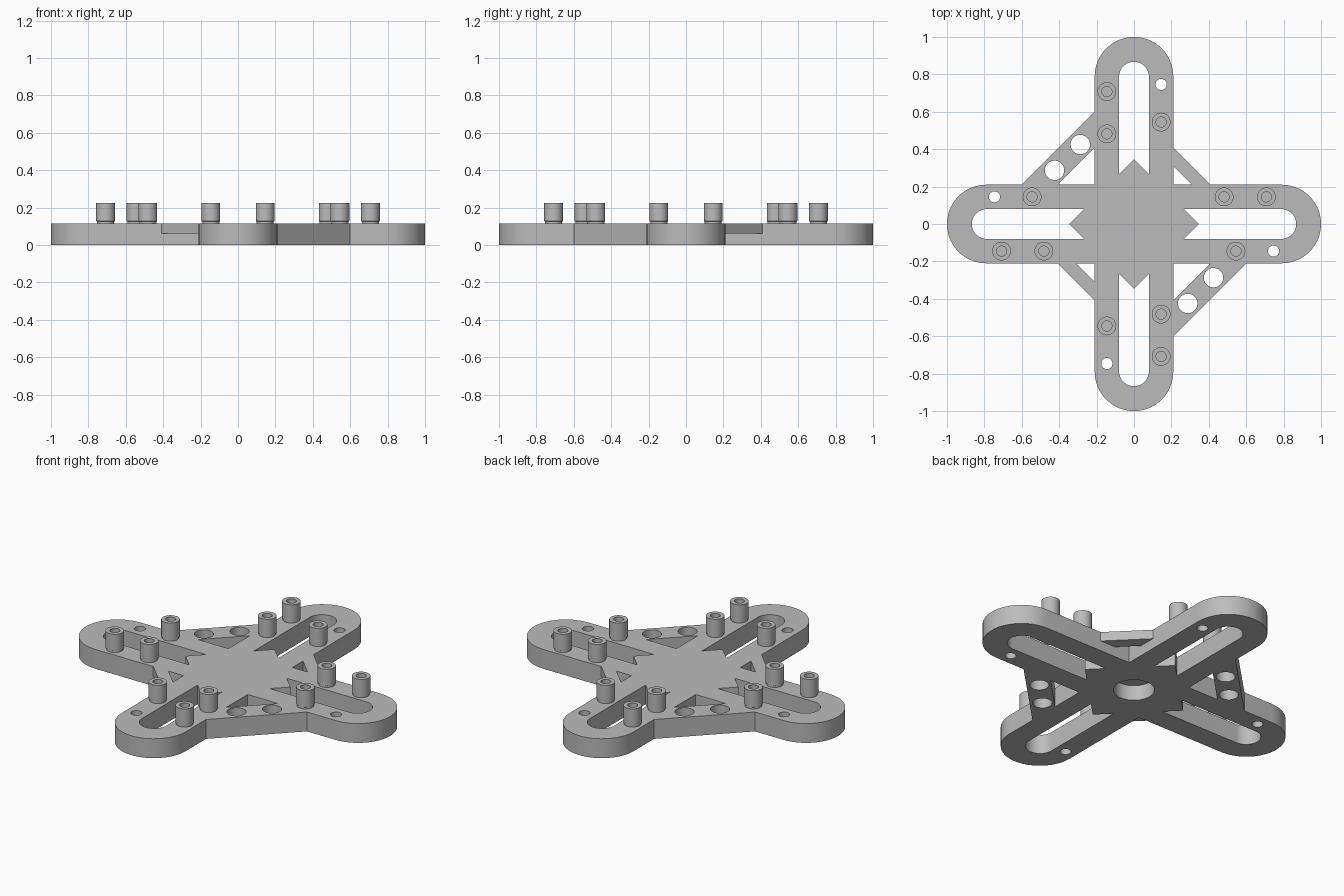
import bpy, bmesh, math
from mathutils import Matrix, Vector

if "Cube" in bpy.data.objects:
    bpy.data.objects.remove(bpy.data.objects["Cube"])

TOP, ARM, END, SLOT, BOSS_TOP = 0.115, 0.21, 0.79, 0.08, 0.225

grey = bpy.data.materials.new("plain grey")
grey.use_nodes = True
grey.diffuse_color = (0.5, 0.5, 0.5, 1)
grey.node_tree.nodes["Principled BSDF"].inputs["Base Color"].default_value = (0.5, 0.5, 0.5, 1)


def arc(cx, r, steps=28):
    """Half circle facing +x, counter-clockwise."""
    angles = [math.pi * (i / steps - 0.5) for i in range(steps + 1)]
    return [(cx + r * math.cos(a), r * math.sin(a)) for a in angles]


def circle(cx, cy, r, steps=32):
    angles = [2 * math.pi * i / steps for i in range(steps)]
    return [(cx + r * math.cos(a), cy + r * math.sin(a)) for a in angles]


def turn(points, quarters):
    rot = Matrix.Rotation(quarters * math.pi / 2, 2)
    return [tuple(rot @ Vector(p)) for p in points]


def prism(bm, points, z0, z1):
    """Extrude a counter-clockwise outline between two heights."""
    low = [bm.verts.new((x, y, z0)) for x, y in points]
    high = [bm.verts.new((x, y, z1)) for x, y in points]
    bm.faces.new(low[::-1])
    bm.faces.new(high)
    for i in range(len(points)):
        j = (i + 1) % len(points)
        bm.faces.new((low[i], low[j], high[j], high[i]))


def lathe(bm, profile, cx, cy, steps=32):
    """Revolve a profile that starts and ends with a capped ring."""
    rings = [[bm.verts.new((x, y, z)) for x, y in circle(cx, cy, r, steps)] for r, z in profile]
    for a, b in zip(rings, rings[1:]):
        for i in range(steps):
            j = (i + 1) % steps
            bm.faces.new((a[i], a[j], b[j], b[i]))
    bm.faces.new(rings[0][::-1])
    bm.faces.new(rings[-1])


def make(name, bm):
    bmesh.ops.recalc_face_normals(bm, faces=bm.faces[:])
    mesh = bpy.data.meshes.new(name)
    bm.to_mesh(mesh)
    bm.free()
    mesh.materials.append(grey)
    obj = bpy.data.objects.new(name, mesh)
    bpy.context.collection.objects.link(obj)
    return obj


def smooth(obj):
    bpy.ops.object.select_all(action='DESELECT')
    obj.select_set(True)
    bpy.context.view_layer.objects.active = obj
    bpy.ops.object.shade_smooth_by_angle(angle=math.radians(30))


# Cross-shaped plate with two wide corner braces
half = arc(END, ARM) + [(ARM, ARM)] + turn(arc(END, ARM), 1) + [(-ARM, 0.6), (-0.6, ARM)]
bm = bmesh.new()
prism(bm, half + turn(half, 2), 0, TOP)
plate = make("cross_plate", bm)

# Openings: pointed slots, screw holes, brace windows, brace holes, hub recess
bm = bmesh.new()
slot = arc(0.787, SLOT) + [(0.265, SLOT), (0.345, 0), (0.265, -SLOT)]
window = [(ARM, -ARM), (ARM, -0.41), (0.41, -ARM)]
for q in range(4):
    prism(bm, turn(slot, q), -0.1, 0.3)
    prism(bm, turn(circle(0.746, -0.145, 0.03), q), -0.1, 0.3)
for q in (0, 2):
    prism(bm, turn(window, q), -0.1, 0.3)
    for x, y in ((0.425, -0.287), (0.287, -0.425)):
        prism(bm, turn(circle(x, y, 0.052), q), -0.1, 0.3)
prism(bm, circle(0, 0, 0.11, 48), -0.1, 0.09)
cutter = make("opening_cutter", bm)
cutter.hide_render = True

mod = plate.modifiers.new("openings", 'BOOLEAN')
mod.operation = 'DIFFERENCE'
mod.solver = 'EXACT'
mod.object = cutter
bpy.context.view_layer.objects.active = plate
bpy.ops.object.modifier_apply(modifier=mod.name)
bpy.data.objects.remove(cutter)
smooth(plate)

# Thin raised braces in the other two corners
for q, name in ((0, "back_left_brace"), (2, "front_right_brace")):
    bm = bmesh.new()
    strip = [(0.31, ARM), (0.41, ARM), (ARM, 0.41), (ARM, 0.31)]
    prism(bm, turn(strip, q), 0.06, TOP)
    make(name, bm)

# Hollow screw bosses, three on each arm
boss = [(0.046, TOP - 0.005), (0.046, TOP + 0.01), (0.05, TOP + 0.012),
        (0.05, BOSS_TOP), (0.027, BOSS_TOP), (0.027, TOP + 0.005)]
for q, side in enumerate(("left", "back", "right", "front")):
    bm = bmesh.new()
    for x, y in turn([(0.708, 0.145), (0.482, 0.145), (0.545, -0.145)], q):
        lathe(bm, boss, x, y)
    smooth(make(side + "_arm_bosses", bm))
